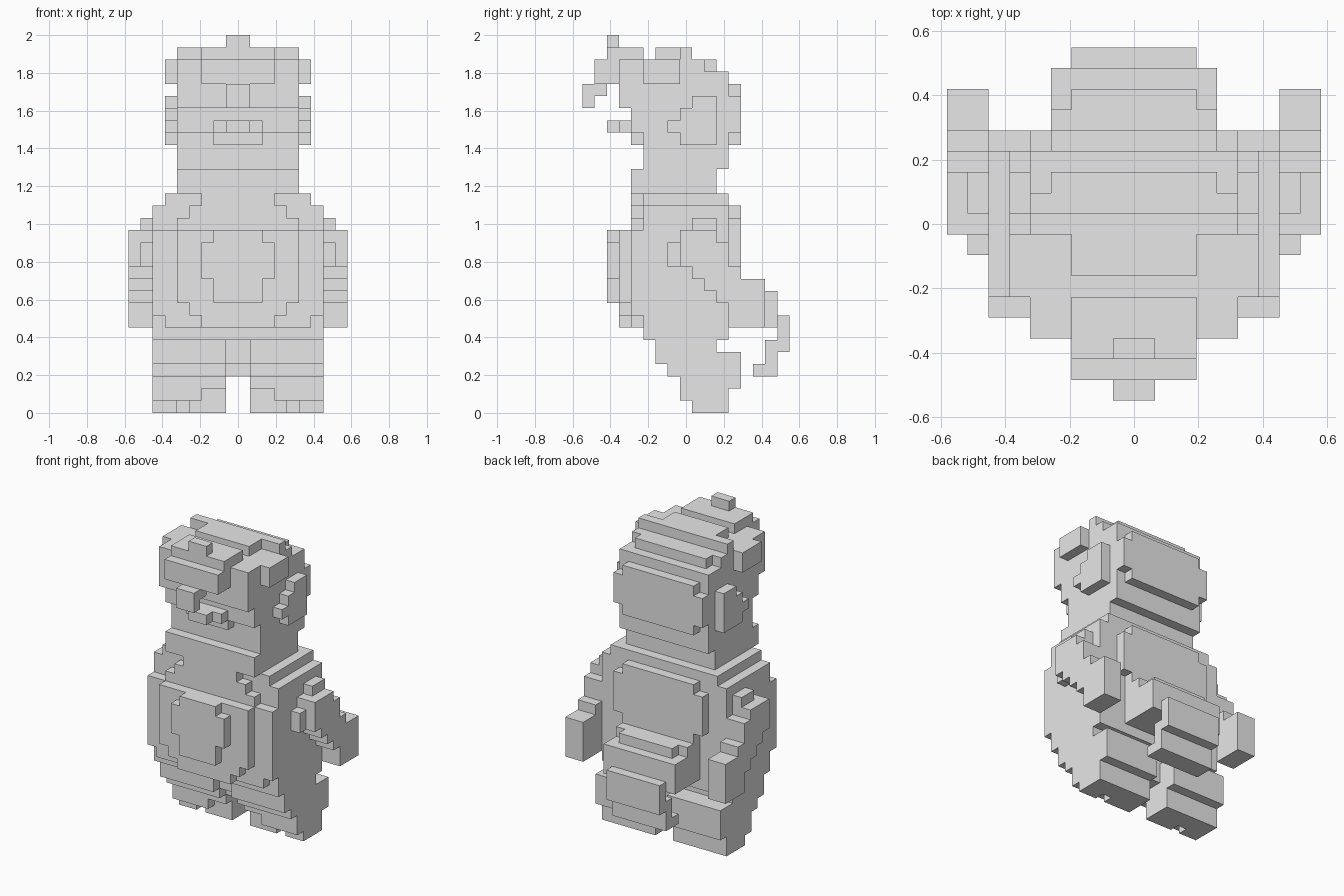
import bpy
import bmesh
from mathutils import Vector

CELL = 2 / 31       # edge length of one block
DEPTH = 17          # blocks from front to back

cube = bpy.data.objects.get("Cube")
if cube:
    bpy.data.objects.remove(cube, do_unlink=True)

grey = bpy.data.materials.new("plain_grey")
grey.use_nodes = True
grey.diffuse_color = (0.8, 0.8, 0.8, 1)
shader = next(n for n in grey.node_tree.nodes if n.type == "BSDF_PRINCIPLED")
shader.inputs["Base Color"].default_value = grey.diffuse_color


def fill(x_range, y_range, z_range):
    """Cells of a box given in block units, mirrored to both sides."""
    cells = set()
    for x in range(*x_range):
        for y in range(*y_range):
            for z in range(*z_range):
                cells.add((x, y, z))
                cells.add((-1 - x, y, z))
    return cells


def slabs(rows):
    """Centred boxes: half width, front, back, bottom, top."""
    cells = set()
    for half, front, back, bottom, top in rows:
        cells |= fill((0, half), (front, back), (bottom, top))
    return cells


def layers(x_range, bottom, spans):
    """One-block layers stacked upward, each with its own front and back."""
    cells = set()
    for height, span in enumerate(spans, bottom):
        cells |= fill(x_range, span, (height, height + 1))
    return cells


def build(name, cells):
    """Mesh the outer skin of a set of cells and merge its flat areas."""
    bm = bmesh.new()
    corners = {}

    def corner(point):
        key = tuple(point)
        if key not in corners:
            x, y, z = key
            corners[key] = bm.verts.new(Vector((x, y - DEPTH / 2, z)) * CELL)
        return corners[key]

    for cell in sorted(cells):
        for axis in range(3):
            for side in (0, 1):
                neighbour = list(cell)
                neighbour[axis] += 2 * side - 1
                if tuple(neighbour) in cells:
                    continue
                u, v = (axis + 1) % 3, (axis + 2) % 3
                ring = []
                for du, dv in ((0, 0), (1, 0), (1, 1), (0, 1)):
                    point = list(cell)
                    point[axis] += side
                    point[u] += du
                    point[v] += dv
                    ring.append(corner(point))
                bm.faces.new(ring if side else ring[::-1])
    bmesh.ops.dissolve_limit(bm, angle_limit=0.01, verts=bm.verts, edges=bm.edges)
    mesh = bpy.data.meshes.new(name)
    bm.to_mesh(mesh)
    bm.free()
    mesh.materials.append(grey)
    part = bpy.data.objects.new(name, mesh)
    bpy.context.collection.objects.link(part)


# Legs and feet, with toes standing forward on the outside
legs = layers((1, 7), 0, [(9, 12), (9, 12), (8, 13), (7, 13), (6, 13), (6, 11)])
legs |= fill((3, 7), (8, 9), (1, 2))
legs -= fill((4, 5), (9, 10), (0, 1))
build("legs", legs)
build("crotch", layers((0, 1), 3, [(8, 11), (7, 11), (7, 11)]))

# Torso, chest and the stepped belly
build("torso", slabs([
    (7, 5, 12, 6, 7), (6, 4, 12, 7, 8), (7, 5, 12, 7, 8), (7, 4, 12, 8, 15),
    (7, 5, 12, 15, 17), (6, 5, 12, 17, 18),
]))
build("chest", slabs([(5, 4, 6, 15, 16), (4, 4, 6, 16, 17), (3, 4, 6, 17, 18)]))
build("belly", slabs([
    (5, 3, 5, 9, 15), (4, 3, 5, 8, 9), (3, 3, 5, 7, 8),
    (2, 2, 4, 9, 15), (3, 2, 4, 11, 14),
]))
build("back_panel", slabs([(5, 11, 13, 12, 16), (4, 11, 13, 11, 17)]))

# Arms swing backward in steps
arms = layers((7, 9), 7, [
    (12, 15), (12, 15), (11, 15), (10, 15), (9, 13), (8, 12), (8, 12), (8, 11),
])
arms |= layers((7, 8), 12, [(7, 11), (7, 11), (8, 11), (9, 11)])
build("arms", arms)

# Tail curls down and back under itself
build("tail", slabs([
    (4, 11, 14, 10, 11), (3, 13, 15, 10, 11), (4, 11, 16, 8, 10), (4, 12, 16, 7, 8),
    (3, 15, 17, 7, 8), (3, 16, 17, 6, 7), (3, 15, 17, 5, 6),
    (3, 15, 16, 4, 5), (3, 14, 16, 3, 4),
]))

# Neck and head
build("neck", slabs([(5, 4, 11, 18, 20), (5, 5, 12, 20, 22)]))
build("head", layers((0, 5), 22, [
    (5, 12), (4, 13), (4, 13), (3, 13), (3, 12), (3, 12), (3, 10),
]) | slabs([(4, 9, 13, 22, 27), (4, 9, 11, 28, 29)]))

# Face
build("snout", slabs([(2, 4, 6, 22, 23), (2, 3, 5, 23, 24)]))
build("nose", slabs([(1, 2, 4, 23, 24)]))

# Ears and the side tufts above them
build("ears", layers((5, 6), 22, [(8, 11), (7, 11), (8, 11), (9, 11)]))
build("side_tufts", fill((4, 6), (5, 8), (27, 29)))

# Crown, fringe and the curls at its middle
build("crown", slabs([(3, 6, 9, 29, 30), (5, 8, 9, 29, 30)]))
build("fringe", slabs([(3, 1, 4, 27, 29), (3, 2, 5, 29, 30)]))
build("hanging_curl", slabs([(1, 0, 2, 26, 27), (1, 0, 1, 25, 26)]))
build("top_curl", slabs([(1, 2, 3, 30, 31)]))
